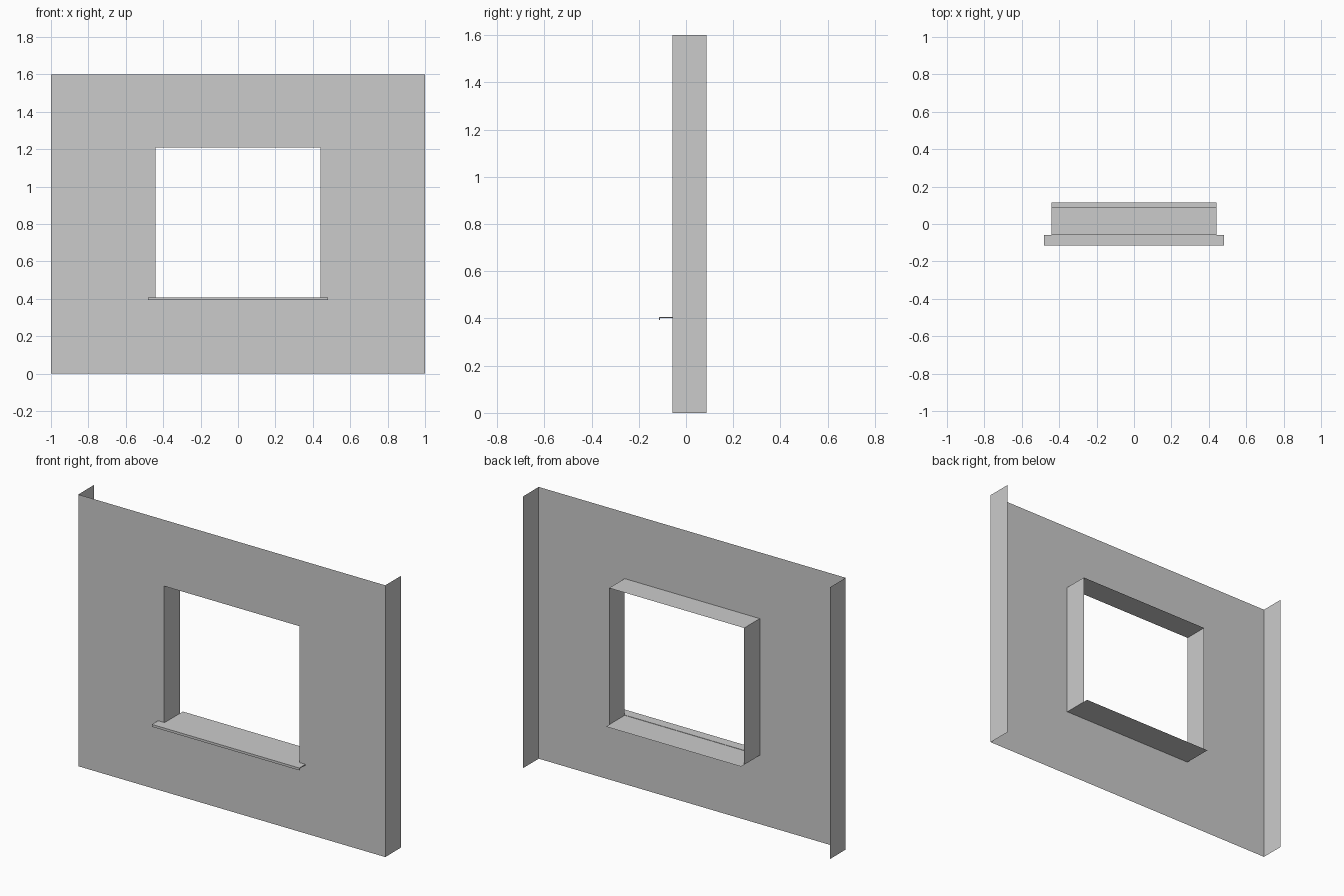
import bpy

if "Cube" in bpy.data.objects:
    bpy.data.objects.remove(bpy.data.objects["Cube"])

WALL_FRONT, WALL_BACK = -0.058, 0.087
OPEN_X, OPEN_BOTTOM, OPEN_TOP = 0.44, 0.405, 1.21


def make_object(name, verts, faces):
    mesh = bpy.data.meshes.new(name)
    mesh.from_pydata(verts, [], faces)
    mesh.update()
    obj = bpy.data.objects.new(name, mesh)
    bpy.context.collection.objects.link(obj)
    return obj


def strip(name, path, depth_from, depth_to, closed=False):
    """Sheet made by sweeping an x-z path along y."""
    n = len(path)
    verts = [(x, y, z) for y in (depth_from, depth_to) for x, z in path]
    faces = [(i, (i + 1) % n, n + (i + 1) % n, n + i)
             for i in range(n if closed else n - 1)]
    return make_object(name, verts, faces)


# Wall face with a rectangular opening
outer = [(-1, 0), (1, 0), (1, 1.6), (-1, 1.6)]
inner = [(-OPEN_X, OPEN_BOTTOM), (OPEN_X, OPEN_BOTTOM),
         (OPEN_X, OPEN_TOP), (-OPEN_X, OPEN_TOP)]
ring = [(x, WALL_FRONT, z) for x, z in outer + inner]
make_object("wall_face", ring,
            [(i, (i + 1) % 4, 4 + (i + 1) % 4, 4 + i) for i in range(4)])

# Wall ends, open at the top, bottom and back
strip("wall_end_left", [(-1, 1.6), (-1, 0)], WALL_FRONT, WALL_BACK)
strip("wall_end_right", [(1, 0), (1, 1.6)], WALL_FRONT, WALL_BACK)

# Reveals lining the opening
strip("window_reveal", inner[::-1], WALL_FRONT, WALL_BACK, closed=True)

# Ledge running out behind the bottom reveal
strip("back_ledge", [inner[1], inner[0]][::-1], WALL_BACK, 0.116)

# Projecting front sill with a drip lip
profile = [(WALL_FRONT, 0.407), (-0.115, 0.407), (-0.115, 0.393),
           (-0.110, 0.393), (-0.110, 0.402), (WALL_FRONT, 0.402)]
n = len(profile)
sill_verts = [(x, y, z) for x in (-0.48, 0.48) for y, z in profile]
sill_faces = [(i, (i + 1) % n, n + (i + 1) % n, n + i) for i in range(n)]
sill_faces += [tuple(range(n))[::-1], tuple(range(n, 2 * n))]
make_object("front_sill", sill_verts, sill_faces)
